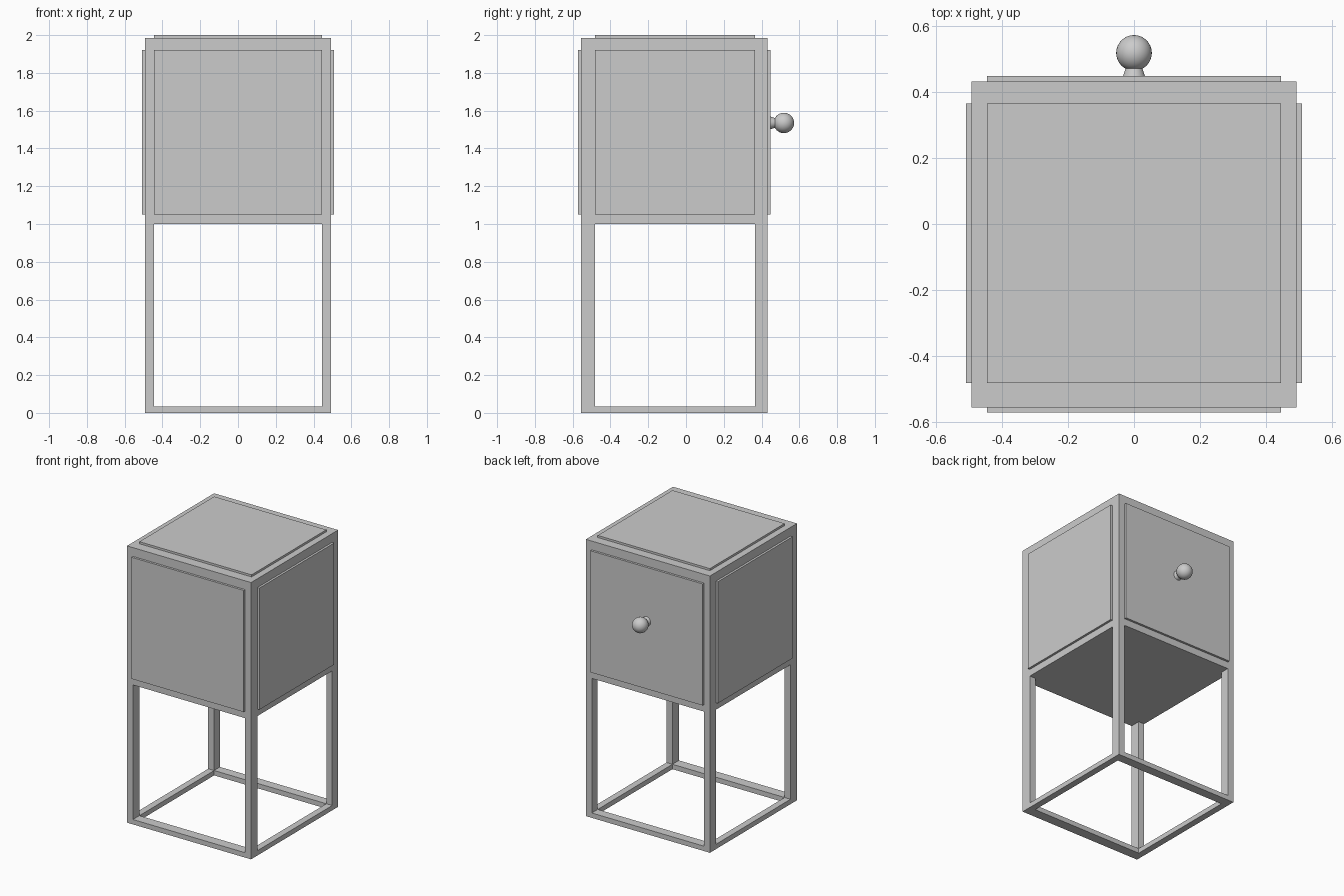
import bpy
import math

cube = bpy.data.objects.get("Cube")
if cube:
    bpy.data.objects.remove(cube, do_unlink=True)

GREY = (0.6, 0.6, 0.6, 1)
grey = bpy.data.materials.new("plain grey")
grey.diffuse_color = GREY
grey.use_nodes = True
grey.node_tree.nodes["Principled BSDF"].inputs["Base Color"].default_value = GREY


def finish(name):
    ob = bpy.context.object
    ob.name = name
    ob.data.materials.append(grey)
    return ob


def box(name, xs, ys, zs):
    """Box between the given limits on each axis."""
    spans = (xs, ys, zs)
    bpy.ops.mesh.primitive_cube_add(size=1, location=[(a + b) / 2 for a, b in spans])
    ob = finish(name)
    ob.scale = [b - a for a, b in spans]
    bpy.ops.object.transform_apply(location=False, rotation=False, scale=True)
    return ob


# Outer limits of the stand, and the inner limits inside its posts
X, X_IN = 0.492, 0.445
FRONT, FRONT_IN = -0.555, -0.482
BACK, BACK_IN = 0.432, 0.365
BODY_Z, TOP_Z, RAIL_Z = 1.0, 1.985, 0.035
PANEL_Z = (1.05, 1.922)
PROUD = 0.016

# Cabinet body
box("cabinet_body", (-X, X), (FRONT, BACK), (BODY_Z, TOP_Z))

# Legs and side rails, mirrored left and right
for side, s in (("left", 1), ("right", -1)):
    post = sorted((s * X_IN, s * X))
    box(f"front_{side}_leg", post, (FRONT, FRONT_IN), (0, BODY_Z))
    box(f"back_{side}_leg", post, (BACK_IN, BACK), (0, BODY_Z))
    box(f"{side}_bottom_rail", post, (FRONT_IN, BACK_IN), (0, RAIL_Z))
    box(f"{side}_panel", sorted((s * X, s * (X + PROUD))), (FRONT_IN, BACK_IN), PANEL_Z)

# Front and back rails
box("front_bottom_rail", (-X_IN, X_IN), (FRONT, FRONT_IN), (0, RAIL_Z))
box("back_bottom_rail", (-X_IN, X_IN), (BACK_IN, BACK), (0, RAIL_Z))

# Raised panels
box("front_panel", (-X_IN, X_IN), (FRONT - PROUD, FRONT), PANEL_Z)
box("door_panel", (-X_IN, X_IN), (BACK, BACK + PROUD), PANEL_Z)
box("top_panel", (-X_IN, X_IN), (FRONT_IN, BACK_IN), (TOP_Z, 2.0))

# Door knob: flared neck and ball
KNOB_Z = 1.535
bpy.ops.mesh.primitive_cone_add(vertices=32, radius1=0.034, radius2=0.023, depth=0.033,
                                location=(0, 0.4625, KNOB_Z), rotation=(-math.pi / 2, 0, 0))
finish("knob_neck")
bpy.ops.object.shade_smooth_by_angle()
bpy.ops.mesh.primitive_uv_sphere_add(segments=32, ring_count=16, radius=0.054,
                                     location=(0, 0.518, KNOB_Z), rotation=(-math.pi / 2, 0, 0))
finish("knob_ball")
bpy.ops.object.shade_smooth_by_angle()
